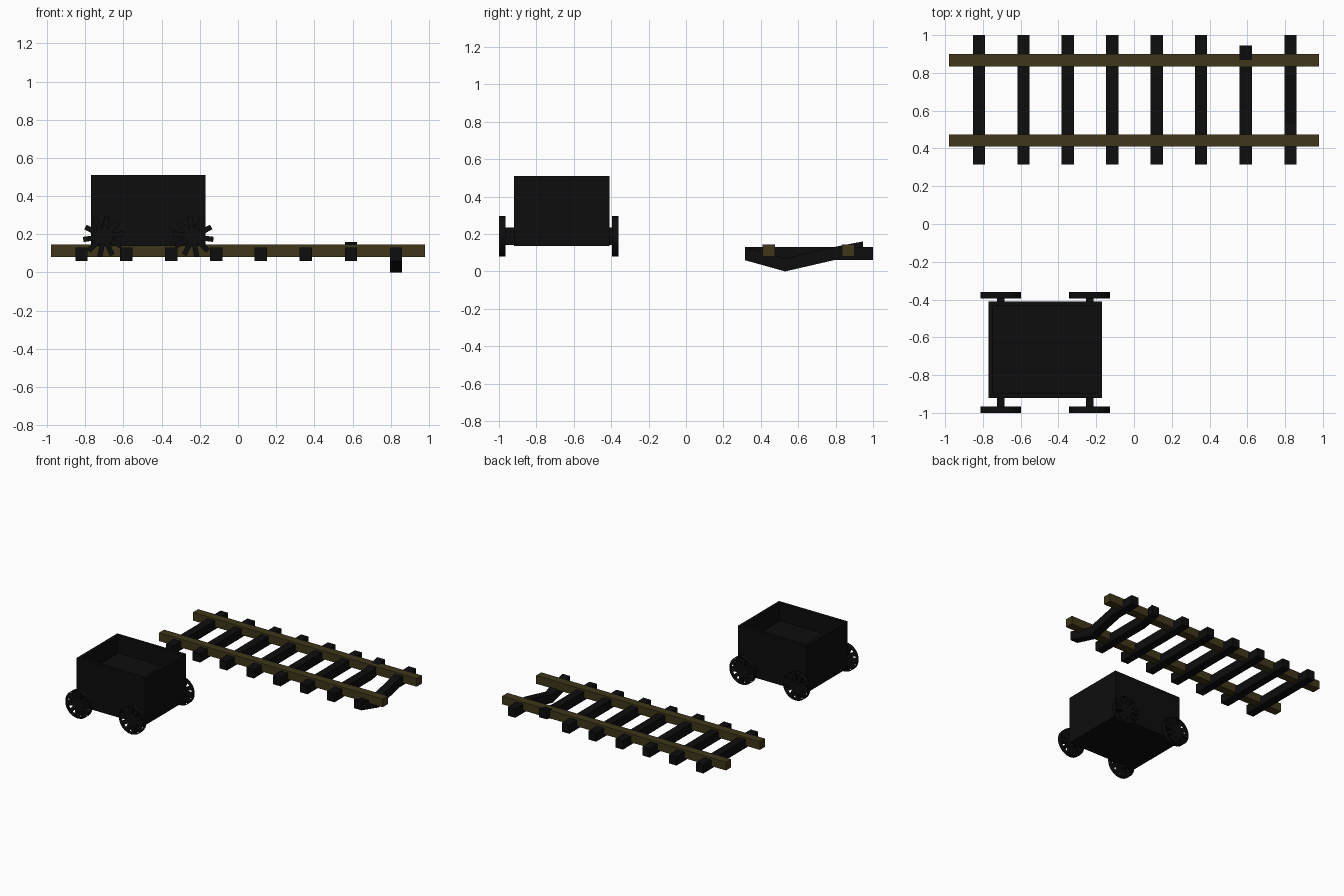
import bpy, bmesh, math
from mathutils import Matrix, Vector

if "Cube" in bpy.data.objects:
    bpy.data.objects.remove(bpy.data.objects["Cube"])


def material(name, color):
    m = bpy.data.materials.new(name)
    m.diffuse_color = color
    m.use_nodes = True
    m.node_tree.nodes["Principled BSDF"].inputs["Base Color"].default_value = m.diffuse_color
    return m


BLACK = material("dark_iron", (0.004, 0.004, 0.004, 1))
BROWN = material("rail_brown", (0.05, 0.037, 0.01, 1))


def finish(name, bm, mat, recalc=True):
    if recalc:
        bmesh.ops.recalc_face_normals(bm, faces=bm.faces)
    me = bpy.data.meshes.new(name)
    bm.to_mesh(me)
    bm.free()
    ob = bpy.data.objects.new(name, me)
    me.materials.append(mat)
    bpy.context.collection.objects.link(ob)
    return ob


def add_box(bm, lo, hi, rot=Matrix()):
    lo, hi = Vector(lo), Vector(hi)
    mat = rot @ Matrix.Translation((lo + hi) / 2) @ Matrix.Diagonal((*(hi - lo), 1))
    bmesh.ops.create_cube(bm, size=1, matrix=mat)


def box(name, lo, hi, mat):
    bm = bmesh.new()
    add_box(bm, lo, hi)
    return finish(name, bm, mat)


# rails
for name, y in (("front_rail", 0.4425), ("back_rail", 0.8675)):
    box(name, (-0.98, y - 0.0325, 0.08), (0.98, y + 0.0325, 0.145), BROWN)


# sleepers: a side profile of (y, bottom z) points swept across x
def sleeper(name, x, path, thick=0.07, w=0.065):
    bm = bmesh.new()
    rings = []
    for y, z in path:
        rings.append([bm.verts.new((x + dx, y, z + dz)) for dx, dz in
                      ((-w / 2, 0), (w / 2, 0), (w / 2, thick), (-w / 2, thick))])
    for a, b in zip(rings, rings[1:]):
        for i in range(4):
            j = (i + 1) % 4
            bm.faces.new((a[i], a[j], b[j], b[i]))
    bm.faces.new(rings[0])
    bm.faces.new(rings[-1])
    finish(name, bm, BLACK)


for i in range(6):
    sleeper(f"sleeper_{i + 1}", -0.82 + 0.235 * i, [(0.315, 0.06), (1.0, 0.06)])
sleeper("raised_sleeper", 0.592, [(0.315, 0.06), (0.79, 0.06), (0.945, 0.09)])
sleeper("sagging_sleeper", 0.828, [(0.315, 0.06), (0.53, 0.0), (0.79, 0.06), (1.0, 0.06)])

# cart body: box with a recessed open top
bm = bmesh.new()
add_box(bm, (-0.77, -0.92, 0.137), (-0.17, -0.41, 0.51))
bm.normal_update()
top = max(bm.faces, key=lambda f: f.calc_center_median().z)
bmesh.ops.inset_region(bm, faces=[top], thickness=0.035)
floor = bmesh.ops.extrude_discrete_faces(bm, faces=[top])["faces"]
bmesh.ops.translate(bm, verts=floor[0].verts, vec=(0, 0, -0.14))
finish("cart_body", bm, BLACK)

# axles and spoked wheels with a thin rim
R, Z, SPOKES = 0.108, 0.1875, 10


def wheel(name, x, y, phase):
    bm = bmesh.new()
    for i in range(SPOKES):
        rot = Matrix.Rotation(phase + i * math.tau / SPOKES, 4, 'Y')
        add_box(bm, (0, -0.0175, -0.0135), (R - 0.001, 0.0175, 0.0135), rot)
    bmesh.ops.recalc_face_normals(bm, faces=bm.faces)
    n = 32
    ring = [[bm.verts.new((R * math.cos(k * math.tau / n), s, R * math.sin(k * math.tau / n)))
             for k in range(n)] for s in (-0.0175, 0.0175)]
    for k in range(n):
        j = (k + 1) % n
        bm.faces.new((ring[0][k], ring[1][k], ring[1][j], ring[0][j]))
    ob = finish(name, bm, BLACK, recalc=False)
    ob.location = (x, y, Z)


for end, x, phase in (("left", -0.705, math.radians(-8)), ("right", -0.235, math.radians(8))):
    box(f"{end}_axle", (x - 0.02, -0.975, 0.14), (x + 0.02, -0.385, 0.235), BLACK)
    for side, y in (("front", -0.9825), ("back", -0.3775)):
        wheel(f"{side}_{end}_wheel", x, y, phase)
